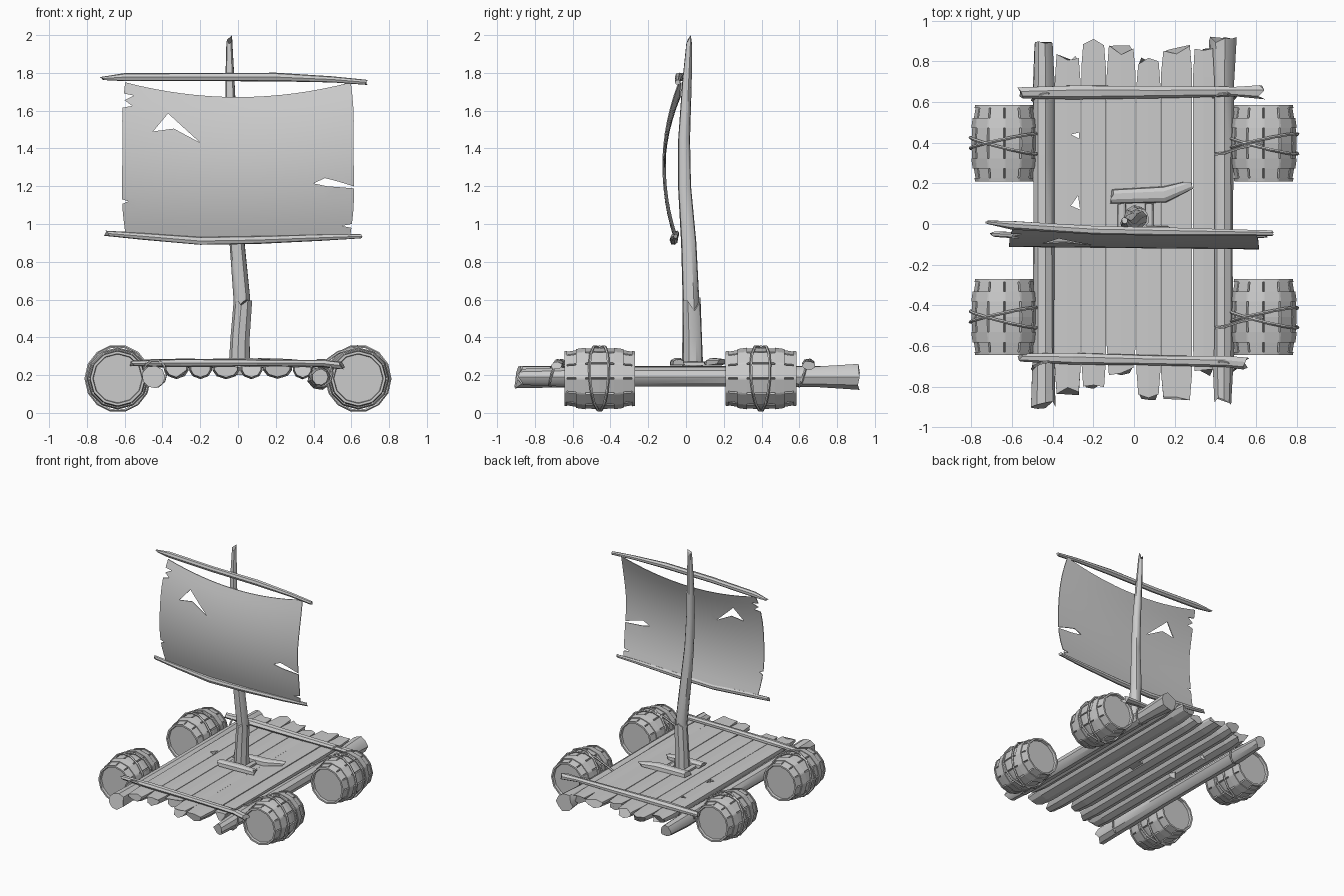
import bpy, bmesh, math, random
from mathutils import Vector as V

if "Cube" in bpy.data.objects:
    bpy.data.objects.remove(bpy.data.objects["Cube"])

random.seed(4)


def finish(name, bm, smooth=None):
    bmesh.ops.recalc_face_normals(bm, faces=bm.faces)
    me = bpy.data.meshes.new(name)
    bm.to_mesh(me)
    bm.free()
    if smooth:
        me.shade_smooth()
        me.set_sharp_from_angle(angle=math.radians(smooth))
    ob = bpy.data.objects.new(name, me)
    bpy.context.collection.objects.link(ob)
    return ob


def circle(n, squash=1.0):
    return [(math.cos(2 * math.pi * i / n), squash * math.sin(2 * math.pi * i / n)) for i in range(n)]


def sweep(name, pts, radii, section, jag=(0, 0), ref=None, closed=False, smooth=None, wob=0.0):
    """Sweep a section along points; jag splinters the start and end rings."""
    bm = bmesh.new()
    pts = [V(p) for p in pts]
    n, k = len(pts), len(section)
    if ref is None:
        d = (pts[-1] - pts[0]).normalized()
        ref = V((0, 1, 0)) if abs(d.z) > 0.7 else V((0, 0, 1))
    rings = []
    for i, p in enumerate(pts):
        a = pts[(i - 1) % n] if closed or i else p
        b = pts[(i + 1) % n] if closed or i < n - 1 else p
        t = (b - a).normalized()
        s = t.cross(ref).normalized()
        w = s.cross(t)
        ring = []
        for u, v in section:
            r = radii[i] * (1 + random.uniform(-wob, wob))
            off = 0
            if not closed and i == 0:
                off = random.uniform(-jag[0], jag[0])
            if not closed and i == n - 1:
                off = random.uniform(-jag[1], jag[1])
            ring.append(bm.verts.new(p + s * u * r + w * v * r + t * off))
        rings.append(ring)
    for i in range(n if closed else n - 1):
        A, B = rings[i], rings[(i + 1) % n]
        for j in range(k):
            bm.faces.new((A[j], A[(j + 1) % k], B[(j + 1) % k], B[j]))
    if not closed:
        for ring in (rings[0], rings[-1]):
            bm.faces.new(ring)
    return finish(name, bm, smooth)


def rope_loop(name, c, e1, e2, r=0.008, n=14):
    c, e1, e2 = V(c), V(e1), V(e2)
    pts = [c + e1 * u + e2 * v for u, v in circle(n)]
    return sweep(name, pts, [r] * n, circle(5), ref=e1.cross(e2).normalized(), closed=True)


def cut(ob, polys, vertical):
    """Cut prisms through an object, along z (vertical) or y."""
    bm = bmesh.new()
    for poly in polys:
        lo, hi = ([bm.verts.new((a, b, d) if vertical else (a, d, b)) for a, b in poly] for d in (-0.5, 0.5))
        bm.faces.new(lo)
        bm.faces.new(hi)
        for i in range(len(poly)):
            j = (i + 1) % len(poly)
            bm.faces.new((lo[i], lo[j], hi[j], hi[i]))
    cutter = finish("cutter", bm)
    cutter.hide_render = True
    mod = ob.modifiers.new("cut", 'BOOLEAN')
    mod.object, mod.operation, mod.solver = cutter, 'DIFFERENCE', 'EXACT'
    dg = bpy.context.evaluated_depsgraph_get()
    ob_mesh = bpy.data.meshes.new_from_object(ob.evaluated_get(dg))
    ob.modifiers.clear()
    ob.data = ob_mesh
    bpy.data.objects.remove(cutter)


# deck planks: split logs, flat side up
planks = [(-.39, -.262, -.82, .81), (-.259, -.138, -.79, .885), (-.134, .008, -.72, .855),
          (.012, .13, -.84, .80), (.133, .286, -.85, .86), (.29, .395, -.73, .84)]
for i, (x0, x1, y0, y1) in enumerate(planks):
    h, x = (x1 - x0) / 2, (x0 + x1) / 2
    sec = [(h, 0), (h, -.02), (h * .7, -.05), (0, -.066), (-h * .7, -.05), (-h, -.02), (-h, 0), (0, 0.002)]
    z = .247 + random.uniform(-.004, .004)
    ob = sweep(f"deck_plank_{i + 1}", [(x, y0, z), (x, y0 + .12, z), (x, 0, z), (x, y1 - .12, z), (x, y1, z)],
               [.85, 1, 1, 1, .85], sec, jag=(.025, .025))
    if i == 0:
        cut(ob, [[(-.31, .09), (-.265, .07), (-.275, .14)], [(-.31, .44), (-.27, .42), (-.27, .45)]], True)

# heavy side logs
for name, x, y0, y1, r0, r1 in (("left_log", -.445, -.89, .88, .062, .045), ("right_log", .435, -.87, .905, .042, .068)):
    ys = [y0, y0 + .25, -.2, .3, y1 - .22, y1]
    sweep(name, [(x, y, .19) for y in ys], [r0, .054, .052, .052, .054, r1], circle(9),
          jag=(.02, .02), smooth=35, wob=.06)

# cross bars lashed over the deck
sweep("front_cross_bar", [(-.56, -.655, .262), (-.3, -.66, .265), (.1, -.67, .265), (.45, -.675, .262), (.55, -.685, .25)],
      [.022, .03, .026, .028, .03], circle(7, .7), jag=(.015, .015), wob=.08)
sweep("rear_cross_bar", [(-.56, .645, .26), (-.3, .65, .262), (.1, .65, .26), (.5, .652, .258), (.63, .65, .25)],
      [.028, .036, .032, .026, .036], circle(7, .7), jag=(.015, .02), wob=.08)
for sx in (-.44, .44):
    for y in (-.70, .62):
        rope_loop("corner_lashing", (sx, y, .21), (.06, random.uniform(-.02, .02), 0), (0, .02, .072), .007, 10)


# barrels: twelve staves with hoops and recessed lids
def barrel(name, cx, cy, cz):
    half = [(-.168, .10, 0), (-.168, .128, 0), (-.187, .131, 0), (-.187, .144, 0), (-.172, .147, 0), (-.172, .142, 1),
            (-.125, .150, 1), (-.125, .156, 0), (-.075, .163, 0), (-.075, .158, 1)]
    prof = half + [(0, .163, 1)] + [(-y, r, g) for y, r, g in reversed(half)]
    bm = bmesh.new()
    rings, n = [], 12
    for y, r, g in prof:
        ring = []
        for s in range(n):
            for off, depth in ((.06, 0), (.94, 0), (1.0, .014 * g)):
                a = 2 * math.pi * (s + off) / n
                ring.append(bm.verts.new((cx + (r - depth) * math.cos(a), cy + y, cz + (r - depth) * math.sin(a))))
        rings.append(ring)
    k = 3 * n
    for A, B in zip(rings, rings[1:]):
        for j in range(k):
            bm.faces.new((A[j], A[(j + 1) % k], B[(j + 1) % k], B[j]))
    bm.faces.new(rings[0])
    bm.faces.new(rings[-1])
    finish(name, bm)


for side, sx in (("left", -1), ("right", 1)):
    for end, y in (("front", -.457), ("rear", .397)):
        cx = .637 * sx
        barrel(f"{end}_{side}_barrel", cx, y, .182)
        for t in (-.04, .035):
            rope_loop(f"{end}_{side}_barrel_rope", (cx, y + t * .3, .182), (.168, t, 0), (0, t * .3, .172), .008)
        # tie from the right barrels over the side log
        if sx > 0:
            sweep(f"{end}_{side}_barrel_tie", [(cx, y, .352), (.53, y - .02, .32), (.44, y - .05, .255),
                  (.385, y - .055, .225)], [.008] * 4, circle(5))

# snapped mast stump and the bent mast rising from it
sweep("mast_stump", [(.007, .035, .2), (.012, .034, .4), (.026, .028, .58)], [.058, .053, .05], circle(9),
      jag=(0, .05), smooth=35, wob=.04)
sweep("mast", [(.022, .03, .45), (.02, .025, .62), (-.004, .014, .9), (-.022, -.008, 1.2), (-.032, -.01, 1.45),
               (-.042, .005, 1.75), (-.046, .018, 1.97)], [.042, .044, .041, .035, .031, .025, .016], circle(9),
      jag=(0, .03), smooth=40, wob=.04)

# mast footing boards and wedges
half_log = [(1, -.5), (.9, .2), (.4, .5), (-.4, .5), (-.9, .2), (-1, -.5)]
sweep("rear_mast_board", [(-.11, .135, .268), (.15, .145, .27), (.27, .19, .272)], [.035, .04, .025], half_log, jag=(.015, .02))
sweep("front_mast_board", [(-.12, -.05, .27), (.05, -.045, .272), (.18, -.04, .268)], [.036, .038, .03], half_log, jag=(.02, .02))
for x in (-.06, .075):
    sweep("mast_wedge", [(x, -.02, .262), (x, .1, .262)], [.022, .02], half_log, jag=(.01, .01))

# upper and lower yards
sweep("upper_yard", [(-.72, .008, 1.77), (-.6, -.005, 1.778), (-.2, -.03, 1.778), (.2, -.038, 1.778), (.5, -.042, 1.765), (.68, -.045, 1.75)],
      [.009, .022, .022, .023, .017, .014], circle(7), jag=(.015, .01), smooth=40, wob=.08)
sweep("lower_yard", [(-.69, -.05, .95), (-.5, -.058, .935), (-.2, -.064, .91), (.1, -.066, .915), (.45, -.064, .928), (.65, -.055, .935)],
      [.014, .018, .022, .021, .018, .012], circle(7), jag=(.02, .015), smooth=40, wob=.08)

# torn sail: bellied sheet with rips
bm = bmesh.new()
nu, nw, layers = 16, 12, []
for back in (0, .006):
    grid = []
    for j in range(nw + 1):
        w = j / nw
        edge = .595 + .022 * math.sin(math.pi * w) + .005 * math.sin(9 * w)
        row = []
        for i in range(nu + 1):
            u = 2 * i / nu - 1
            z0, z1 = .915 + .025 * u * u, 1.672 + .078 * u * u
            y = -.06 + .025 * w - .285 * w * (1 - w) - .006 * u
            row.append(bm.verts.new((u * edge, y + back, z0 + (z1 - z0) * w)))
        grid.append(row)
    for A, B in zip(grid, grid[1:]):
        for i in range(nu):
            bm.faces.new((A[i], A[i + 1], B[i + 1], B[i]))
    # border of this layer, walked once round
    layers.append(grid[0] + [r[-1] for r in grid[1:]] + grid[-1][-2::-1] + [r[0] for r in grid[-2:0:-1]])
F, B = layers
for i in range(len(F)):
    j = (i + 1) % len(F)
    bm.faces.new((F[i], F[j], B[j], B[i]))
sail = finish("sail", bm, 50)
cut(sail, [[(-.45, 1.49), (-.34, 1.505), (-.2, 1.43), (-.37, 1.585)],
           [(.40, 1.215), (.47, 1.20), (.66, 1.185), (.53, 1.225), (.46, 1.243)],
           [(-.7, 1.60), (-.56, 1.625), (-.6, 1.655), (-.55, 1.68), (-.7, 1.71)],
           [(-.7, 1.07), (-.58, 1.12), (-.7, 1.16)],
           [(.7, .96), (.55, .99), (.7, 1.02)]], False)
